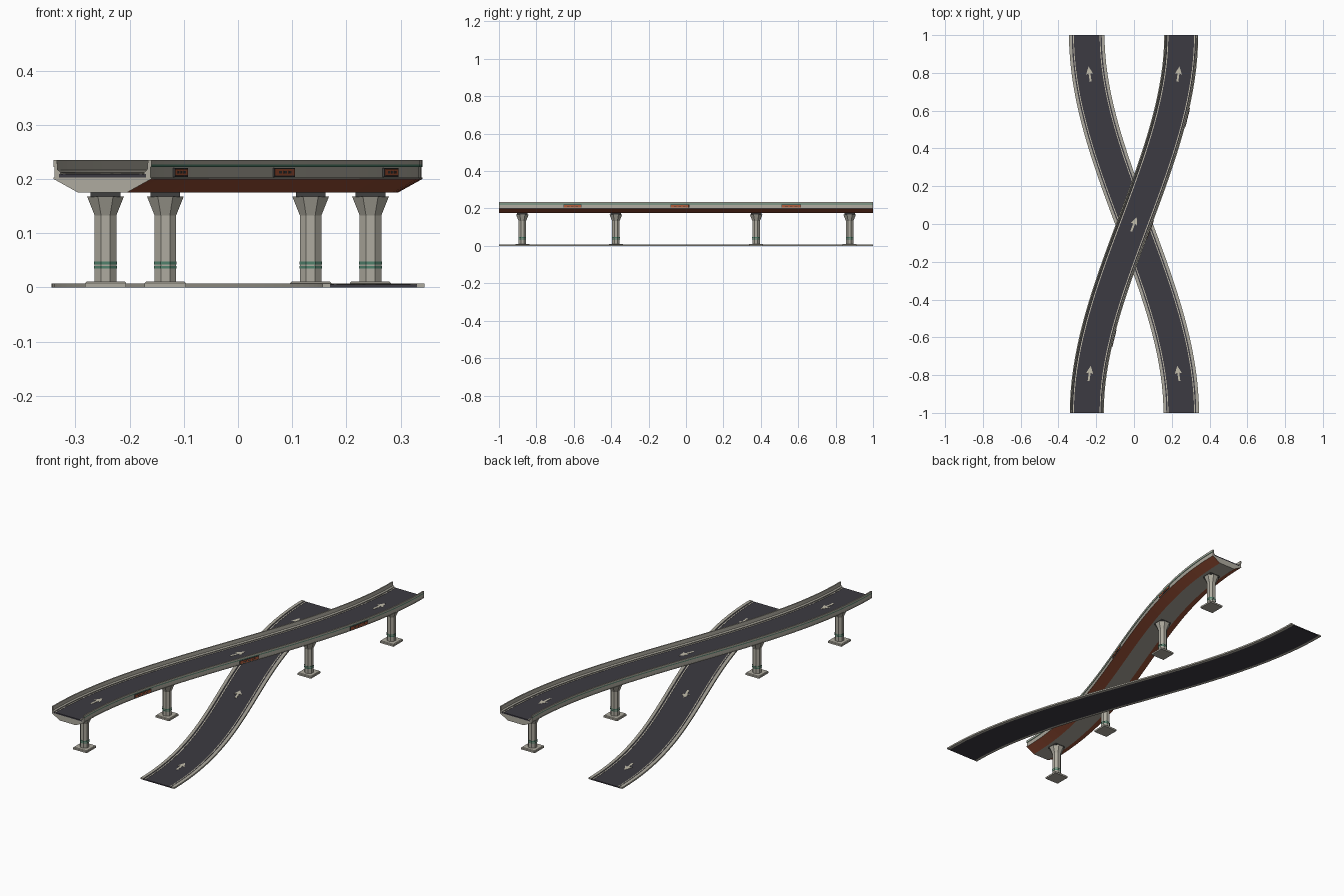
import bpy, bmesh, math
from mathutils import Vector, Matrix

if "Cube" in bpy.data.objects:
    bpy.data.objects.remove(bpy.data.objects["Cube"])


def material(name, r, g, b):
    m = bpy.data.materials.new(name)
    m.use_nodes = True
    m.diffuse_color = (r, g, b, 1)
    m.node_tree.nodes["Principled BSDF"].inputs["Base Color"].default_value = (r, g, b, 1)
    return m


CONCRETE = material("concrete", 0.43, 0.41, 0.35)
ASPHALT = material("asphalt", 0.046, 0.043, 0.054)
PAINT = material("road_paint", 0.54, 0.51, 0.41)
RUST = material("rust_red", 0.30, 0.075, 0.035)
GREEN = material("green_trim", 0.08, 0.22, 0.15)
DARK = material("dark_steel", 0.05, 0.05, 0.05)
ORANGE = material("sign_orange", 0.44, 0.10, 0.04)


def finish(name, bm, mats):
    bmesh.ops.recalc_face_normals(bm, faces=bm.faces)
    mesh = bpy.data.meshes.new(name)
    bm.to_mesh(mesh)
    bm.free()
    for m in mats:
        mesh.materials.append(m)
    ob = bpy.data.objects.new(name, mesh)
    bpy.context.scene.collection.objects.link(ob)


def frame(y, side):
    """Centre point, forward and rightward directions of an S-shaped road."""
    centre = Vector((side * 0.25 * (1.5 * y - 0.5 * y ** 3), y, 0))
    ahead = Vector((side * 0.375 * (1 - y * y), 1, 0)).normalized()
    return centre, ahead, Vector((ahead.y, -ahead.x, 0))


def sweep(name, side, profile, mats, edge_mats=None, y0=-1, y1=1, steps=36):
    """Carry a closed (offset, height) profile along the road."""
    bm = bmesh.new()
    rings = []
    for i in range(steps + 1):
        c, _, right = frame(y0 + (y1 - y0) * i / steps, side)
        rings.append([bm.verts.new(c + right * o + Vector((0, 0, z))) for o, z in profile])
    n = len(profile)
    for a, b in zip(rings, rings[1:]):
        for k in range(n):
            f = bm.faces.new((a[k], a[(k + 1) % n], b[(k + 1) % n], b[k]))
            f.material_index = edge_mats[k] if edge_mats else 0
    bm.faces.new(rings[0])
    bm.faces.new(rings[-1])
    finish(name, bm, mats)


def box_profile(o0, o1, z0, z1):
    return [(o0, z0), (o1, z0), (o1, z1), (o0, z1)]


def arrow(name, side, y, z):
    c, ahead, right = frame(y, side)
    outline = [(-.005, -.042), (.005, -.042), (.005, .002), (.019, -.002),
               (0, .04), (-.019, -.002), (-.005, .002)]
    bm = bmesh.new()
    top = bm.faces.new([bm.verts.new(c + right * u + ahead * v + Vector((0, 0, z)))
                        for u, v in outline])
    ext = bmesh.ops.extrude_face_region(bm, geom=[top])
    bmesh.ops.translate(bm, vec=(0, 0, 0.001),
                        verts=[v for v in ext["geom"] if isinstance(v, bmesh.types.BMVert)])
    finish(name, bm, [PAINT])


def mark_road(prefix, side, z):
    """Edge lines and direction arrows."""
    for s, label in ((1, "right"), (-1, "left")):
        sweep(f"{prefix}_{label}_line", side,
              box_profile(s * 0.068, s * 0.0725, z, z + 0.001), [PAINT])
    for y, label in ((-0.79, "front"), (0, "middle"), (0.795, "back")):
        arrow(f"{prefix}_{label}_arrow", side, y, z)


# Ground-level road with kerbs
sweep("lower_asphalt", -1, box_profile(-0.08, 0.08, 0, 0.005), [ASPHALT])
for s, label in ((1, "right"), (-1, "left")):
    sweep(f"lower_{label}_kerb", -1,
          [(s * .079, 0), (s * .094, 0), (s * .094, .0075), (s * .079, .0075)], [CONCRETE])
mark_road("lower", -1, 0.005)

# Raised deck: girder with rust-coloured sloping flanks
sweep("deck_girder", 1,
      [(-.09, .2), (-.045, .175), (.045, .175), (.09, .2), (.09, .203), (-.09, .203)],
      [CONCRETE, RUST], [1, 0, 1, 0, 0, 0])
sweep("upper_asphalt", 1, box_profile(-0.08, 0.08, 0.203, 0.209), [ASPHALT])
for s, label in ((1, "right"), (-1, "left")):
    sweep(f"{label}_barrier", 1,
          [(s * .0885, .203), (s * .0885, .222), (s * .09, .2225), (s * .09, .2265),
           (s * .09, .235), (s * .084, .235), (s * .0825, .217), (s * .077, .212),
           (s * .077, .203)],
          [CONCRETE, GREEN], [0, 0, 1, 0, 0, 0, 0, 0, 0])
mark_road("upper", 1, 0.209)

# Signs along the right-hand barrier
for y, label in ((-0.585, "front"), (0, "middle"), (0.585, "back")):
    sweep(f"{label}_sign_frame", 1, box_profile(.088, .092, .204, .2205), [DARK],
          y0=y - 0.05, y1=y + 0.05, steps=4)
    sweep(f"{label}_sign_panel", 1, box_profile(.091, .0928, .206, .2185), [ORANGE],
          y0=y - 0.047, y1=y + 0.047, steps=4)
    for k in range(3):
        m = y + (k - 1) * 0.024
        sweep(f"{label}_sign_bar_{k + 1}", 1, box_profile(.092, .0934, .210, .2145), [DARK],
              y0=m - 0.007, y1=m + 0.007, steps=1)


def stack(name, sides, levels, mat, place):
    """Stack flat-sided rings of (half width, height)."""
    bm = bmesh.new()
    rings = []
    for half, z in levels:
        r = half / math.cos(math.pi / sides)
        angles = [(k + 0.5) * math.tau / sides for k in range(sides)]
        rings.append([bm.verts.new(place @ Vector((r * math.cos(a), r * math.sin(a), z)))
                      for a in angles])
    for a, b in zip(rings, rings[1:]):
        for k in range(sides):
            bm.faces.new((a[k], a[(k + 1) % sides], b[(k + 1) % sides], b[k]))
    bm.faces.new(rings[0])
    bm.faces.new(rings[-1])
    finish(name, bm, [mat])


# Pillars under the deck
for i, y in enumerate((-0.875, -0.375, 0.375, 0.875), 1):
    place = Matrix.Translation(frame(y, 1)[0])
    stack(f"pillar_{i}_footing", 4, [(.038, 0), (.038, .008), (.035, .011)], CONCRETE, place)
    stack(f"pillar_{i}_column", 8, [(.02, .01), (.02, .133), (.034, .168)], CONCRETE, place)
    stack(f"pillar_{i}_bearing", 4, [(.0275, .167), (.0275, .176)], DARK, place)
    for k, z in enumerate((.0345, .0425), 1):
        stack(f"pillar_{i}_band_{k}", 8, [(.0208, z), (.0208, z + .005)], GREEN, place)
